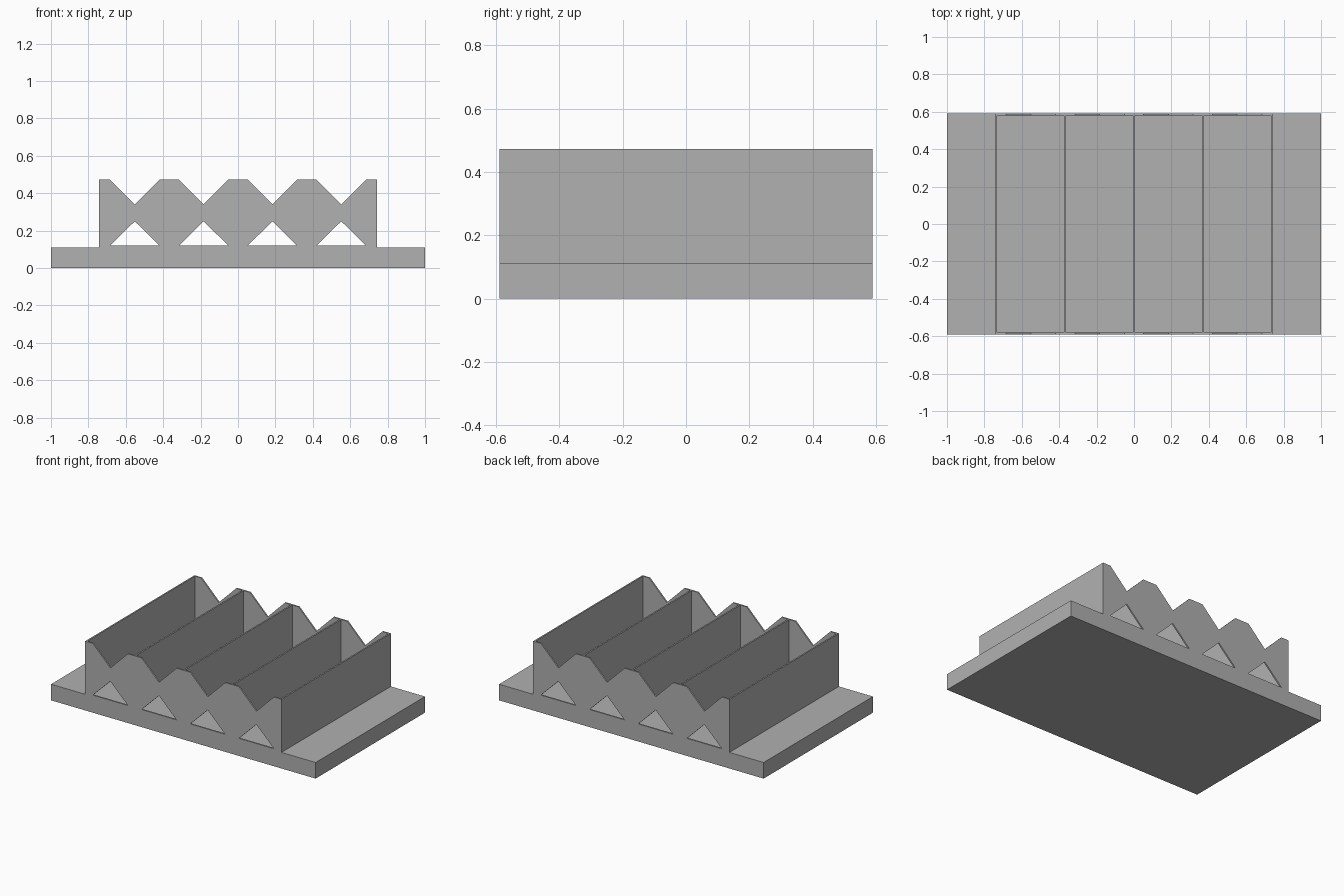
import bpy
import math

if "Cube" in bpy.data.objects:
    bpy.data.objects.remove(bpy.data.objects["Cube"], do_unlink=True)

# Single plain grey
grey = bpy.data.materials.new("plain_grey")
grey.use_nodes = True
colour = (0.44, 0.44, 0.44, 1)
grey.diffuse_color = colour
grey.node_tree.nodes["Principled BSDF"].inputs["Base Color"].default_value = colour

DEPTH = 0.59      # half depth of the tray
BASE = 0.11       # top of the base slab
TOP = 0.473       # top of the walls
WALL = 0.01       # wall thickness
HALF = 0.742      # half width of the walled area
PITCH = 0.368     # spacing of the dividers
NOTCH = 0.132     # half width of notches and openings


def box(name, x0, x1, y0, y1, z0, z1):
    bpy.ops.mesh.primitive_cube_add(
        size=1, location=((x0 + x1) / 2, (y0 + y1) / 2, (z0 + z1) / 2))
    ob = bpy.context.object
    ob.name = name
    ob.scale = (x1 - x0, y1 - y0, z1 - z0)
    bpy.ops.object.transform_apply(location=False, rotation=False, scale=True)
    ob.data.materials.append(grey)
    return ob


def end_panel(name, y):
    """Upright panel with V notches on top and triangular openings below."""
    centres = [(i - 1.5) * PITCH for i in range(4)]
    outline = [(HALF, BASE), (-HALF, BASE), (-HALF, TOP)][1:]
    for c in centres:
        outline += [(c - NOTCH, TOP), (c, TOP - NOTCH), (c + NOTCH, TOP)]
    outline += [(HALF, TOP), (HALF, BASE)]
    loops = [outline]
    for c in centres:
        loops.append([(c - NOTCH, 0.12), (c, 0.25), (c + NOTCH, 0.12)])

    curve = bpy.data.curves.new(name, "CURVE")
    curve.dimensions = "2D"
    curve.fill_mode = "BOTH"
    curve.extrude = WALL / 2
    for loop in loops:
        spline = curve.splines.new("POLY")
        spline.points.add(len(loop) - 1)
        for point, (x, z) in zip(spline.points, loop):
            point.co = (x, z, 0, 1)
        spline.use_cyclic_u = True
    ob = bpy.data.objects.new(name, curve)
    bpy.context.collection.objects.link(ob)
    ob.location.y = y
    ob.rotation_euler.x = math.pi / 2
    bpy.ops.object.select_all(action="DESELECT")
    ob.select_set(True)
    bpy.context.view_layer.objects.active = ob
    bpy.ops.object.convert(target="MESH")
    ob = bpy.context.object
    ob.name = name
    ob.data.materials.clear()
    ob.data.materials.append(grey)
    for face in ob.data.polygons:
        face.use_smooth = False


# Base slab
box("base_slab", -1, 1, -DEPTH, DEPTH, 0, BASE)

# Notched panels at both ends
end_panel("front_panel", -DEPTH + WALL / 2)
end_panel("back_panel", DEPTH - WALL / 2)

# Outer walls and inner dividers running front to back
names = ["right_wall", "right_divider", "middle_divider", "left_divider", "left_wall"]
for i, name in enumerate(names):
    x = (i - 2) * (HALF - WALL / 2) / 2
    box(name, x - WALL / 2, x + WALL / 2, -DEPTH + WALL, DEPTH - WALL, BASE, TOP)
